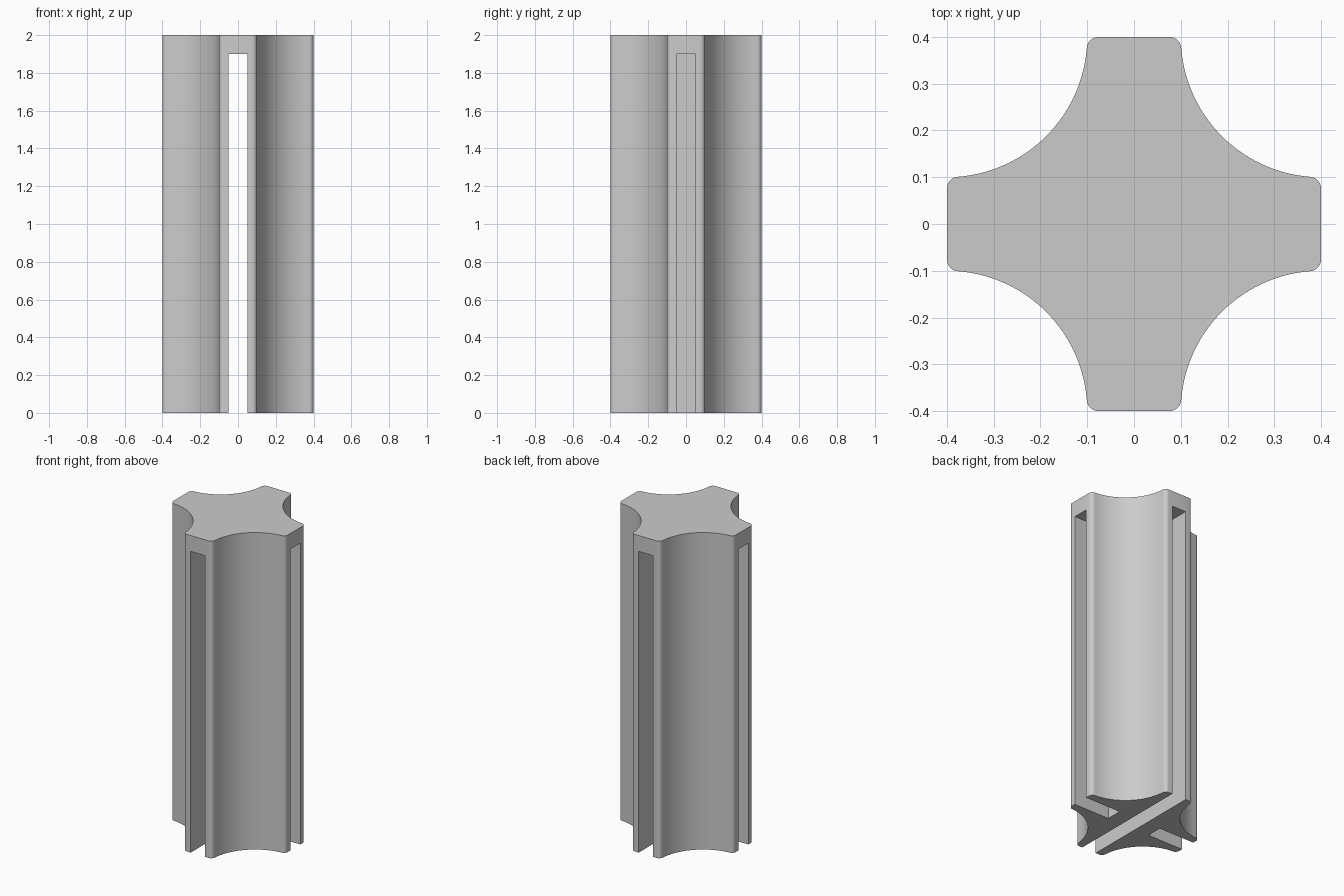
import bpy, bmesh, math
from mathutils import Matrix, Vector

if "Cube" in bpy.data.objects:
    bpy.data.objects.remove(bpy.data.objects["Cube"])

HALF, HEIGHT = 0.4, 2.0
COVE, ROUND = 0.3, 0.025      # radii of the hollow flutes and rounded arm corners
SLOT, SLOT_TOP = 0.1, 1.9     # slot width and height
WEB = 0.15                    # where the blind side slots stop

grey = bpy.data.materials.new("plain grey")
grey.use_nodes = True
colour = (0.6, 0.6, 0.6, 1)
grey.diffuse_color = colour
grey.node_tree.nodes["Principled BSDF"].inputs["Base Color"].default_value = colour


def arc(cx, cy, radius, start, end, steps):
    angles = [start + (end - start) * i / steps for i in range(steps + 1)]
    return [Vector((cx + radius * math.cos(a), cy + radius * math.sin(a), 0)) for a in angles]


def make_object(name, bm):
    bmesh.ops.recalc_face_normals(bm, faces=bm.faces)
    mesh = bpy.data.meshes.new(name)
    bm.to_mesh(mesh)
    bm.free()
    mesh.materials.append(grey)
    obj = bpy.data.objects.new(name, mesh)
    bpy.context.collection.objects.link(obj)
    return obj


# One quarter of the outline: rounded corner, hollow flute, rounded corner
inner = HALF - ROUND
offset = HALF - math.sqrt((COVE + ROUND) ** 2 - ROUND ** 2)
tilt = math.asin(ROUND / (COVE + ROUND))
quarter = arc(inner, offset, ROUND, 0, math.pi / 2 - tilt, 6)
quarter += arc(HALF, HALF, COVE, 1.5 * math.pi - tilt, math.pi + tilt, 28)[1:-1]
quarter += arc(offset, inner, ROUND, tilt, math.pi / 2, 6)
outline = [Matrix.Rotation(k * math.pi / 2, 3, 'Z') @ p for k in range(4) for p in quarter]

# Four-armed column
bm = bmesh.new()
base = bm.faces.new([bm.verts.new(p) for p in outline])
top = bmesh.ops.extrude_face_region(bm, geom=[base])["geom"]
bmesh.ops.translate(bm, vec=(0, 0, HEIGHT),
                    verts=[v for v in top if isinstance(v, bmesh.types.BMVert)])
column = make_object("slotted_column", bm)

# Slots open at the bottom: one right through, two blind ones at the sides
bm = bmesh.new()
depth, over = 0.5 - WEB, 0.1
for x, size_x, size_y in ((0, SLOT, 1), (WEB + depth / 2, depth, SLOT), (-WEB - depth / 2, depth, SLOT)):
    place = Matrix.Translation((x, 0, (SLOT_TOP - over) / 2))
    scale = Matrix.Diagonal((size_x, size_y, SLOT_TOP + over, 1))
    bmesh.ops.create_cube(bm, size=1, matrix=place @ scale)
cutter = make_object("slot_cutter", bm)
cutter.hide_render = True

cut = column.modifiers.new("slots", 'BOOLEAN')
cut.operation, cut.solver, cut.object = 'DIFFERENCE', 'EXACT', cutter
bpy.ops.object.select_all(action='DESELECT')
bpy.context.view_layer.objects.active = column
column.select_set(True)
bpy.ops.object.modifier_apply(modifier=cut.name)
bpy.data.objects.remove(cutter)
bpy.ops.object.shade_smooth_by_angle(angle=math.radians(30))
